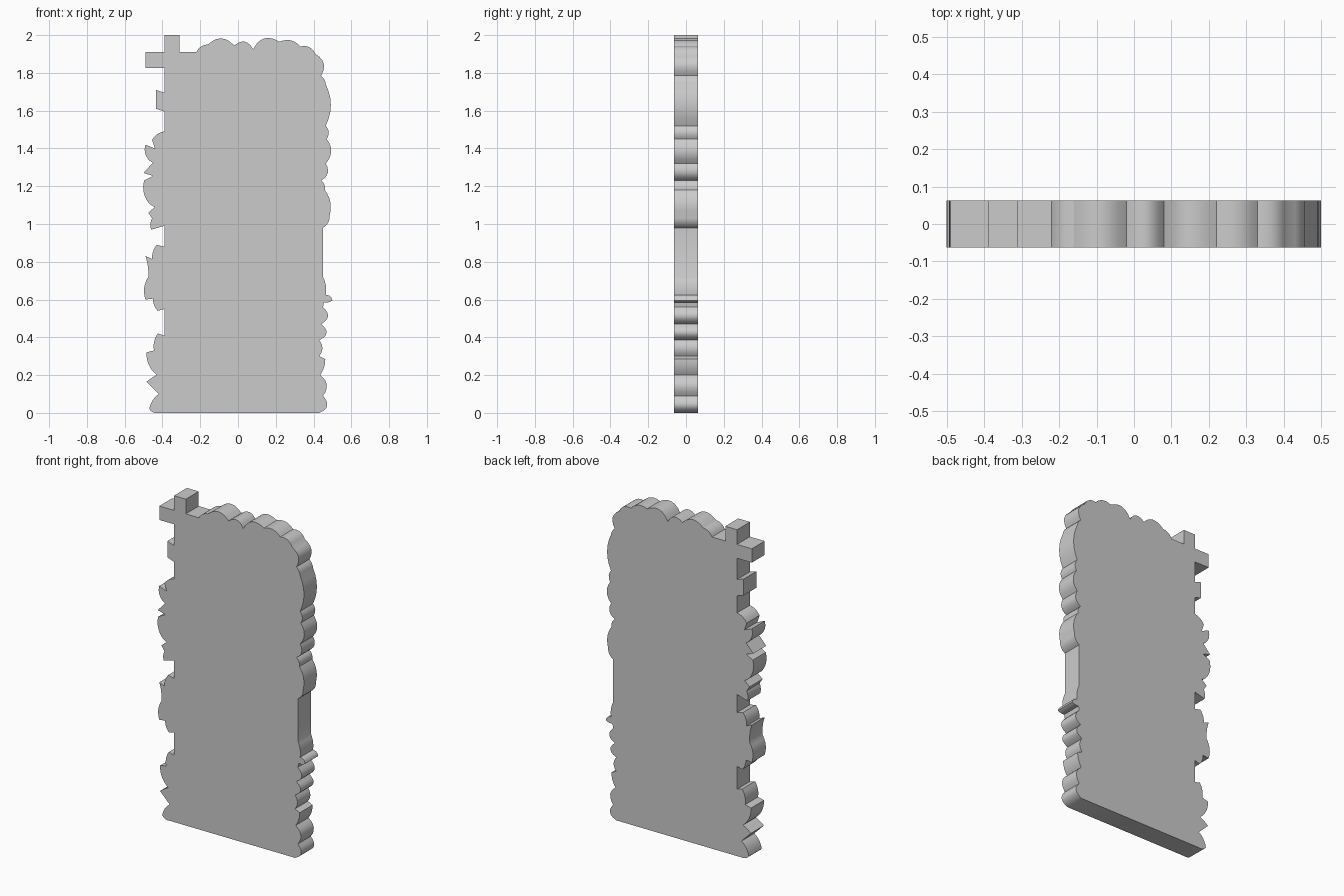
import bpy, bmesh, math

HALF_DEPTH = 0.0625

# Right side and top scallops: end x, end z, outward bulge as share of chord
SCALLOPS = [
    (0.45, 0.09, .36), (0.435, 0.20, .25), (0.462, 0.285, .08), (0.43, 0.30, 0),
    (0.43, 0.385, .2), (0.44, 0.47, .4), (0.45, 0.56, .35), (0.455, 0.585, 0),
    (0.50, 0.595, .1), (0.465, 0.625, .2), (0.45, 0.72, .08), (0.45, 0.98, 0),
    (0.485, 1.045, .15), (0.46, 1.18, .12), (0.44, 1.23, .15), (0.465, 1.32, .25),
    (0.47, 1.45, .2), (0.465, 1.52, .18), (0.465, 1.74, .12), (0.44, 1.785, .1),
    (0.41, 1.90, .25), (0.33, 1.94, .2), (0.22, 1.965, .18), (0.08, 1.925, .27),
    (-0.02, 1.945, .3), (-0.16, 1.95, .25), (-0.22, 1.91, .15),
]
# Small cross and square tab at the top left corner
CROSS = [
    (-0.31, 1.91), (-0.31, 2.0), (-0.39, 2.0), (-0.39, 1.91), (-0.49, 1.91),
    (-0.49, 1.825), (-0.39, 1.825), (-0.39, 1.695), (-0.435, 1.71),
    (-0.435, 1.61), (-0.39, 1.595),
]
# Pointed leaves down the left side: end x, end z, outward bulge
LEAVES = [
    (-0.39, 1.49, 0), (-0.455, 1.445, .12), (-0.44, 1.40, 0), (-0.49, 1.42, 0),
    (-0.48, 1.35, .12), (-0.45, 1.325, .1), (-0.50, 1.27, 0), (-0.45, 1.255, 0),
    (-0.497, 1.23, 0), (-0.485, 1.13, .1), (-0.44, 1.09, .1), (-0.475, 1.06, 0),
    (-0.455, 1.03, 0), (-0.46, 0.97, .1), (-0.39, 0.99, 0), (-0.39, 0.88, 0),
    (-0.43, 0.89, 0), (-0.455, 0.815, .1), (-0.49, 0.83, 0), (-0.475, 0.72, -.05),
    (-0.49, 0.60, .12), (-0.45, 0.605, 0), (-0.425, 0.54, .1), (-0.39, 0.55, 0),
    (-0.39, 0.41, 0), (-0.425, 0.42, 0), (-0.445, 0.33, .1), (-0.485, 0.32, 0),
    (-0.43, 0.20, .12), (-0.45, 0.19, 0), (-0.485, 0.165, 0), (-0.42, 0.10, 0),
    (-0.47, 0.02, .1), (-0.42, 0.0, .15),
]


def add_arcs(outline, arcs, steps=6):
    """Continue the outline with bulging segments."""
    for x, z, bulge in arcs:
        x0, z0 = outline[-1]
        dx, dz = x - x0, z - z0
        n = steps if bulge else 1
        for i in range(1, n + 1):
            t = i / n
            b = 4 * t * (1 - t) * bulge
            outline.append((x0 + dx * t + dz * b, z0 + dz * t - dx * b))


outline = [(0.43, 0.0)]
add_arcs(outline, SCALLOPS)
outline += CROSS
add_arcs(outline, LEAVES)

# Extrude the silhouette into a slab
bm = bmesh.new()
front = bm.faces.new([bm.verts.new((x, -HALF_DEPTH, z)) for x, z in outline])
back = bmesh.ops.extrude_face_region(bm, geom=[front], use_keep_orig=True)
moved = [g for g in back["geom"] if isinstance(g, bmesh.types.BMVert)]
bmesh.ops.translate(bm, verts=moved, vec=(0, 2 * HALF_DEPTH, 0))
bmesh.ops.recalc_face_normals(bm, faces=bm.faces)
mesh = bpy.data.meshes.new("ornate_slab")
bm.to_mesh(mesh)
bm.free()

slab = bpy.data.objects.new("ornate_slab", mesh)
bpy.context.collection.objects.link(slab)
grey = bpy.data.materials.new("plain_grey")
grey.diffuse_color = (0.6, 0.6, 0.6, 1)
mesh.materials.append(grey)

# Smooth the curved rim, keep the corners sharp
bpy.context.view_layer.objects.active = slab
slab.select_set(True)
bpy.ops.object.shade_smooth_by_angle(angle=math.radians(30))
